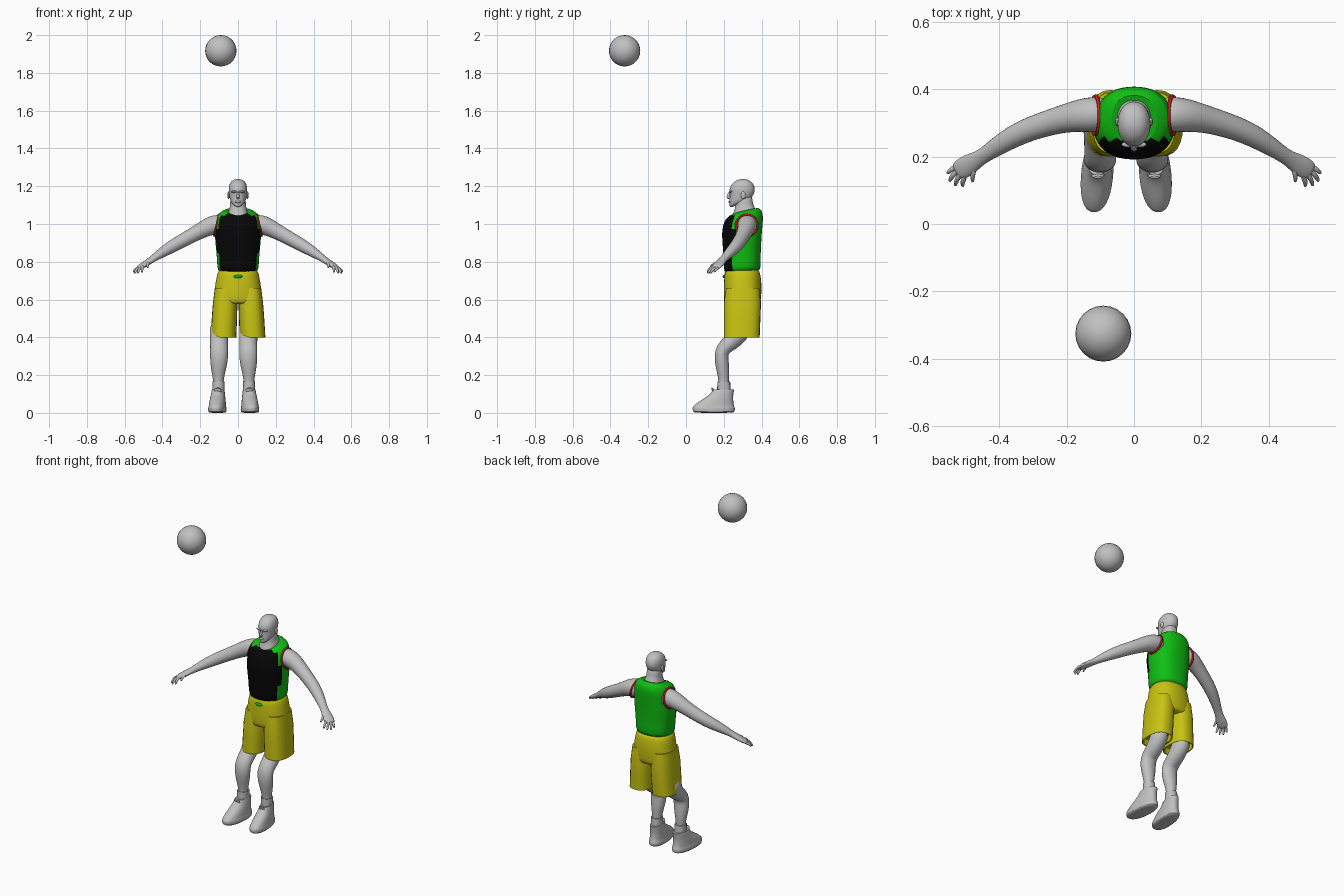
import bpy, bmesh, math
from mathutils import Vector

cube = bpy.data.objects.get("Cube")
if cube:
    bpy.data.objects.remove(cube)


def material(name, rgb):
    m = bpy.data.materials.new(name)
    m.use_nodes = True
    m.diffuse_color = (*rgb, 1)
    m.node_tree.nodes["Principled BSDF"].inputs["Base Color"].default_value = (*rgb, 1)
    return m


GREY = material("pale grey", (.53, .53, .53))
GREEN = material("green", (.005, .52, .006))
BLACK = material("black", (.002, .002, .002))
YELLOW = material("yellow", (.58, .55, .006))
RED = material("red", (.8, .02, .02))


def finish(name, bm, mats, subdiv=0, rule=None, angle=50):
    bmesh.ops.recalc_face_normals(bm, faces=bm.faces[:])
    if rule:
        for f in bm.faces:
            f.material_index = rule(f.calc_center_median())
    mesh = bpy.data.meshes.new(name)
    bm.to_mesh(mesh)
    bm.free()
    obj = bpy.data.objects.new(name, mesh)
    bpy.context.collection.objects.link(obj)
    for m in mats:
        mesh.materials.append(m)
    if subdiv:
        mod = obj.modifiers.new("Subdivision", 'SUBSURF')
        mod.levels = mod.render_levels = subdiv
    bpy.ops.object.select_all(action='DESELECT')
    obj.select_set(True)
    bpy.context.view_layer.objects.active = obj
    bpy.ops.object.shade_smooth_by_angle(angle=math.radians(angle))
    return obj


def skin_rings(rings):
    """Bridge rings of points into a closed tube."""
    bm = bmesh.new()
    rows = [[bm.verts.new(p) for p in ring] for ring in rings]
    n = len(rows[0])
    for a, b in zip(rows, rows[1:]):
        for i in range(n):
            j = (i + 1) % n
            bm.faces.new((a[i], a[j], b[j], b[i]))
    bm.faces.new(rows[0])
    bm.faces.new(rows[-1])
    return bm


def oval(zf, zb, cx, rx, yf, yb, n=24, power=2.3, shear=0):
    """Level outline from yf to yb whose front and back may differ in height."""
    pts = []
    for i in range(n):
        a = math.tau * i / n
        c, s = math.cos(a), math.sin(a)
        c = math.copysign(abs(c) ** (2 / power), c)
        s = math.copysign(abs(s) ** (2 / power), s)
        y = (yf + yb) / 2 + s * (yb - yf) / 2
        z = zf + (zb - zf) * ((s + 1) / 2) ** .6
        pts.append(Vector((cx + c * rx + shear * (.2 - y), y, z)))
    return pts


def limb(path, ref, n=14):
    """Rings square to a path of (x, y, z, radius across, radius along ref)."""
    pts = [Vector(p[:3]) for p in path]
    rings = []
    for k, p in enumerate(path):
        t = (pts[min(k + 1, len(pts) - 1)] - pts[max(k - 1, 0)]).normalized()
        side = t.cross(Vector(ref)).normalized()
        up = side.cross(t)
        rings.append([pts[k] + side * p[3] * math.cos(math.tau * i / n)
                      + up * p[4] * math.sin(math.tau * i / n) for i in range(n)])
    return rings


def pair(name, rings, mat, subdiv=1, shift=0):
    """Left and right copies of a tube."""
    for label, s in (("left", 1), ("right", -1)):
        flipped = [[(s * p[0] + shift, p[1], p[2]) for p in r] for r in rings]
        finish(f"{label}_{name}", skin_rings(flipped), [mat], subdiv)


def ball(name, centre, scale, mat, u=24, v=14):
    bm = bmesh.new()
    bmesh.ops.create_uvsphere(bm, u_segments=u, v_segments=v, radius=1)
    for vert in bm.verts:
        vert.co = Vector(a * b for a, b in zip(vert.co, scale)) + Vector(centre)
    return finish(name, bm, [mat])


# Ball in the air
ball("ball", (-.091, -.325, 1.917), (.083,) * 3, GREY)

# Sleeveless shirt: black front panel, green back and shoulders
shirt = [(.735, .75, .107, .203, .392), (.76, .765, .11, .2, .396),
         (.85, .85, .114, .197, .396), (.92, .92, .124, .19, .4),
         (.97, .98, .12, .19, .404), (1.01, 1.03, .115, .2, .41),
         (1.035, 1.07, .106, .218, .405), (1.048, 1.092, .062, .238, .38),
         (1.035, 1.075, .05, .25, .365)]
finish("shirt", skin_rings([oval(a, b, 0, *r) for a, b, *r in shirt]), [GREEN, BLACK], 1,
       lambda c: int(c.y < .253 and c.z < 1.052))

# Armhole trim
for label, s in (("left", 1), ("right", -1)):
    bpy.ops.mesh.primitive_torus_add(
        major_radius=.057, minor_radius=.006, major_segments=28, minor_segments=6,
        location=(s * .114, .322, .993), rotation=(0, s * math.radians(78), 0))
    trim = bpy.context.object
    trim.name = f"{label}_armhole_trim"
    trim.data.materials.append(RED)
    bpy.ops.object.shade_smooth_by_angle()

# Shorts: hips and two wide legs
hips = [(.765, .1, .212, .385), (.745, .109, .204, .392), (.69, .12, .2, .401),
        (.63, .128, .199, .4), (.585, .132, .202, .396), (.575, .125, .21, .388)]
finish("shorts_hips", skin_rings([oval(z, z, 0, *r) for z, *r in hips]), [YELLOW], 1)
leg = [(.66, .065, .058, .21, .39), (.58, .068, .065, .2, .397), (.5, .072, .067, .2, .394),
       (.4, .077, .068, .2, .39), (.402, .077, .063, .205, .385), (.44, .077, .06, .21, .38)]
pair("shorts_leg", [oval(z, z, *r, power=2.5) for z, *r in leg], YELLOW, 0)
ball("drawstring", (0, .202, .722), (.024, .008, .009), GREEN, 12, 8)

# Bare legs, socks and shoes
SHIFT = -.023
shin = [(.08, .3, .48, .06, .05), (.078, .28, .415, .056, .05), (.077, .235, .37, .045, .049),
        (.077, .192, .338, .04, .048), (.077, .186, .295, .038, .05), (.08, .194, .24, .037, .043),
        (.081, .199, .19, .03, .031), (.081, .2, .15, .027, .027), (.081, .2, .07, .027, .027)]
pair("leg", limb(shin, (1, 0, 0)), GREY, 1, SHIFT)
sock = [(.165, .026, .172, .228), (.167, .032, .166, .234), (.12, .032, .165, .236),
        (.08, .03, .165, .24)]
pair("sock", [oval(z, z, .081, *r, n=16) for z, *r in sock], GREY, 0, SHIFT)
shoe = [(0, .042, .048, .25), (.004, .048, .036, .259), (.028, .049, .032, .261),
        (.033, .045, .036, .256), (.055, .044, .058, .252), (.08, .04, .1, .25),
        (.105, .036, .135, .252), (.13, .033, .143, .258), (.12, .026, .158, .25)]
pair("shoe", [oval(z, z, .082, *r, n=20, shear=.08) for z, *r in shoe], GREY, 1, SHIFT)
tongue = [(.084, .155, .09, .022, .01), (.084, .146, .115, .022, .008),
          (.084, .136, .135, .018, .005)]
pair("shoe_tongue", limb(tongue, (0, 1, 0), 8), GREY, 1, SHIFT)

# Arms, hands and fingers
arm = [(.07, .325, 1.0, .05, .05), (.12, .325, .997, .055, .055), (.16, .322, .985, .05, .049),
       (.21, .312, .958, .042, .042), (.27, .295, .925, .038, .038), (.33, .274, .892, .036, .036),
       (.385, .244, .86, .032, .031), (.435, .21, .827, .024, .021), (.46, .194, .809, .023, .017),
       (.49, .176, .789, .033, .015), (.52, .157, .77, .031, .012), (.527, .153, .765, .022, .008)]
pair("arm", limb(arm, (0, 0, 1)), GREY)
fingers = {"index": ((.5, .143, .779), (.508, .112, .743)),
           "middle": ((.512, .152, .776), (.53, .114, .738)),
           "ring": ((.522, .16, .771), (.547, .127, .738)),
           "little": ((.525, .172, .768), (.553, .15, .745)),
           "thumb": ((.472, .168, .797), (.478, .125, .768))}
for label, (a, b) in fingers.items():
    a, b = Vector(a), Vector(b)
    mid = a.lerp(b, .55) + Vector((.004, 0, .006))
    digit = [(*a, .009, .009), (*mid, .008, .008), (*b.lerp(mid, .15), .006, .006), (*b, .003, .003)]
    pair(f"{label}_finger", limb(digit, (0, 0, 1), 8), GREY)

# Neck and collar skin
neck = [(1.03, .06, .235, .385), (1.06, .052, .247, .372), (1.085, .043, .258, .358),
        (1.11, .041, .262, .352), (1.15, .04, .262, .35)]
finish("neck", skin_rings([oval(z - .01, z + .012, 0, *r) for z, *r in neck]), [GREY], 1)

# Head and features
head = [(1.083, 1.11, .018, .238, .3), (1.091, 1.12, .034, .23, .325),
        (1.115, 1.135, .043, .229, .345), (1.15, 1.155, .047, .232, .358),
        (1.168, 1.17, .049, .229, .364), (1.185, 1.185, .05, .229, .365),
        (1.208, 1.208, .047, .238, .361), (1.226, 1.226, .037, .257, .345),
        (1.235, 1.235, .022, .277, .325), (1.238, 1.238, .008, .293, .31)]
finish("head", skin_rings([oval(a, b, 0, *r, n=20, power=2.1) for a, b, *r in head]), [GREY], 1)
nose = [(0, .232, 1.17, .005, .006), (0, .224, 1.152, .007, .008),
        (0, .22, 1.142, .011, .009), (0, .23, 1.134, .008, .006)]
finish("nose", skin_rings(limb(nose, (0, 1, 0), 10)), [GREY], 1)
ball("lips", (0, .231, 1.117), (.017, .006, .006), GREY, 14, 8)
for label, s in (("left", 1), ("right", -1)):
    ball(f"{label}_ear", (s * .05, .303, 1.152), (.006, .013, .02), GREY, 12, 8)
    ball(f"{label}_brow", (s * .019, .236, 1.171), (.018, .009, .006), GREY, 12, 8)
